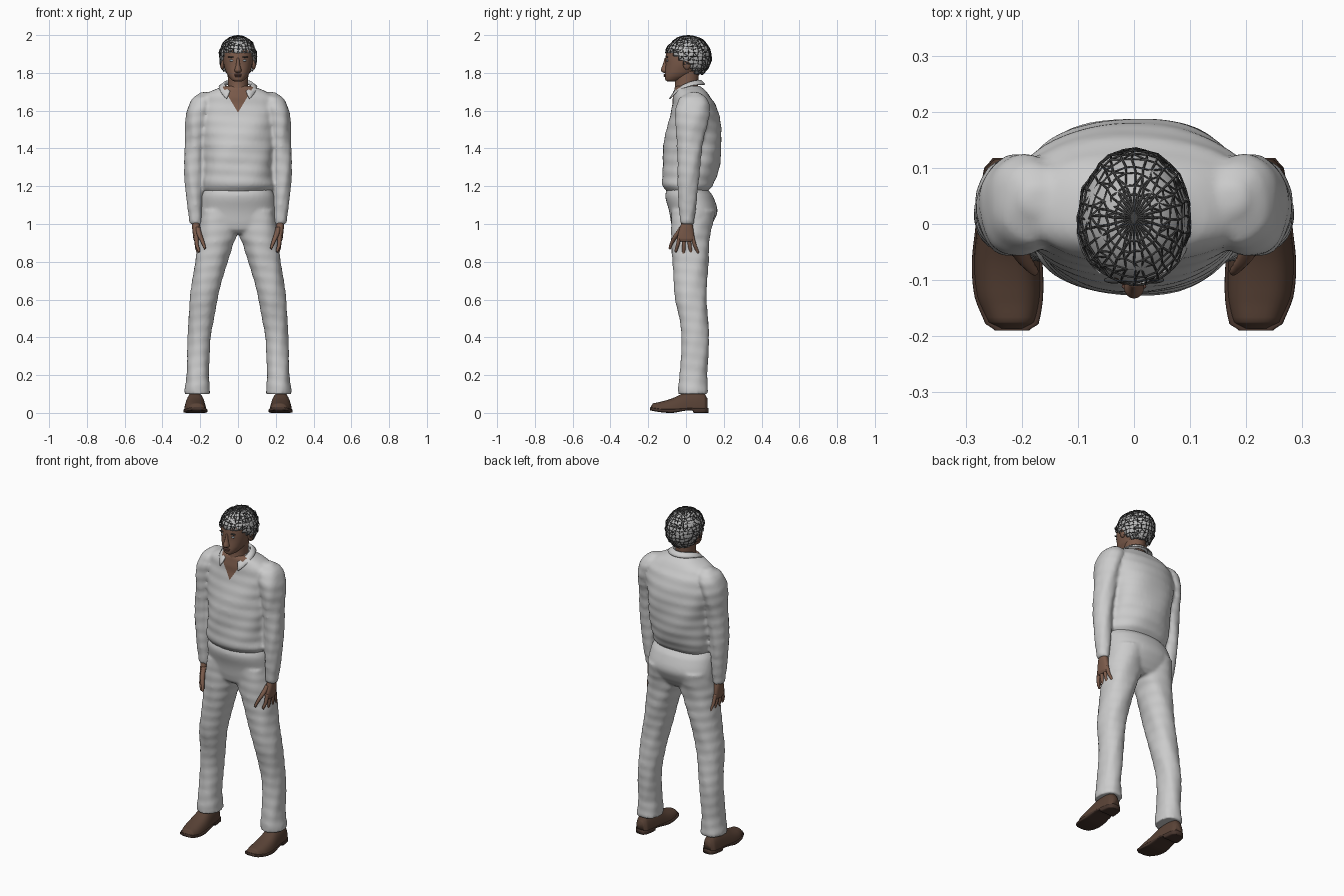
import bpy, bmesh, math, random
from mathutils import Vector

random.seed(4)
cube = bpy.data.objects.get("Cube")
if cube:
    bpy.data.objects.remove(cube, do_unlink=True)


def material(name, r, g, b):
    m = bpy.data.materials.new(name)
    m.use_nodes = True
    m.diffuse_color = (r, g, b, 1)
    node = next(n for n in m.node_tree.nodes if n.type == 'BSDF_PRINCIPLED')
    node.inputs["Base Color"].default_value = (r, g, b, 1)
    return m


cloth = material("pale grey cloth", .6, .6, .6)
skin = material("brown skin", .2, .105, .07)
lip = material("dark lip", .14, .065, .05)
leather = material("brown leather", .1, .055, .037)
rubber = material("dark sole", .06, .034, .025)
hair_grey = material("grey hair", .5, .5, .5)
hair_dark = material("dark hair strand", .05, .05, .05)
eye_grey = material("eye grey", .3, .36, .4)


def build(name, bm, *mats):
    """Turn a bmesh into a smooth shaded object."""
    bmesh.ops.recalc_face_normals(bm, faces=bm.faces)
    for f in bm.faces:
        f.smooth = True
    me = bpy.data.meshes.new(name)
    bm.to_mesh(me)
    bm.free()
    ob = bpy.data.objects.new(name, me)
    bpy.context.scene.collection.objects.link(ob)
    for m in mats:
        me.materials.append(m)
    return ob


def loft(bm, rings, side=1, axis='z', power=2, folds=0, floor=None, n=32, steps=5):
    """Skin rounded sections (t, a0, a1, b0, b1); short rows (t, w, b0, b1) are symmetric."""
    rows = [r if len(r) == 5 else (r[0], -r[1], r[1], r[2], r[3]) for r in rings]
    box = [Vector(r[1:]) for r in rows]
    loops = []
    for i in range(len(rows) - 1):
        a, b, c, d = box[max(i - 1, 0)], box[i], box[i + 1], box[min(i + 2, len(box) - 1)]
        last = i == len(rows) - 2
        for s in range(steps + last):
            u = s / steps
            t = rows[i][0] * (1 - u) + rows[i + 1][0] * u
            v = (b * 2 + (c - a) * u + (a * 2 - b * 5 + c * 4 - d) * u ** 2
                 + (b * 3 - a - c * 3 + d) * u ** 3) / 2
            loop = []
            for k in range(n):
                w = math.tau * k / n
                ca, sa = math.cos(w), math.sin(w)
                r = 1 + folds * math.sin(3 * w + 38 * t) * math.sin(2 * w - 61 * t)
                x = (v[0] + v[1]) / 2 + (v[1] - v[0]) / 2 * r * math.copysign(abs(ca) ** (2 / power), ca)
                y = (v[2] + v[3]) / 2 + (v[3] - v[2]) / 2 * r * math.copysign(abs(sa) ** (2 / power), sa)
                if floor is not None:
                    y = max(y, floor)
                loop.append(bm.verts.new((x * side, y, t) if axis == 'z' else (x * side, t, y)))
            loops.append(loop)
    for p, q in zip(loops, loops[1:]):
        for k in range(n):
            bm.faces.new((p[k], p[(k + 1) % n], q[(k + 1) % n], q[k]))
    bm.faces.new(loops[0])
    bm.faces.new(loops[-1])


def blob(name, mat, centre, size):
    bm = bmesh.new()
    bmesh.ops.create_uvsphere(bm, u_segments=16, v_segments=10, radius=1)
    for v in bm.verts:
        v.co = Vector(centre) + Vector(a * b for a, b in zip(v.co, size))
    return build(name, bm, mat)


def fuse(ob):
    """Merge overlapping solids into one continuous cloth surface."""
    mod = ob.modifiers.new("fuse", 'REMESH')
    mod.mode = 'VOXEL'
    mod.voxel_size = .01
    mod = ob.modifiers.new("soften", 'SMOOTH')
    mod.factor, mod.iterations = .5, 4
    dg = bpy.context.evaluated_depsgraph_get()
    bm = bmesh.new()
    bm.from_mesh(bpy.data.meshes.new_from_object(ob.evaluated_get(dg)))
    name = ob.name
    bpy.data.objects.remove(ob, do_unlink=True)
    return name, bm


# Shirt: trunk and sleeves
bm = bmesh.new()
loft(bm, [(1.17, .172, -.1, .115), (1.2, .188, -.124, .14), (1.25, .186, -.126, .162),
          (1.32, .186, -.124, .18), (1.4, .19, -.12, .187), (1.5, .2, -.104, .187),
          (1.58, .21, -.084, .174), (1.64, .205, -.072, .152), (1.68, .185, -.067, .125),
          (1.705, .14, -.063, .105), (1.73, .085, -.057, .08)], power=2.3, folds=.025, n=48)
for s in (1, -1):
    loft(bm, [(1.698, .15, .2, .02, .07), (1.67, .13, .238, -.03, .11), (1.62, .14, .266, -.055, .125),
              (1.55, .155, .279, -.058, .118), (1.45, .167, .28, -.05, .095), (1.35, .18, .285, -.046, .08),
              (1.25, .185, .284, -.046, .07), (1.1, .188, .27, -.04, .056), (1, .19, .258, -.031, .042)],
         side=s, folds=.05)
name, bm = fuse(build("shirt", bm, cloth))

# Open neckline cut as a V of skin
for s in (1, -1):
    near = [f for f in bm.faces if f.calc_center_median().y < 0
            and f.calc_center_median().z > 1.57 and abs(f.calc_center_median().x) < .12]
    geom = set(near) | {e for f in near for e in f.edges} | {v for f in near for v in f.verts}
    bmesh.ops.bisect_plane(bm, geom=list(geom), plane_co=(0, 0, 1.59), plane_no=(s, 0, -.6))
for f in bm.faces:
    c = f.calc_center_median()
    f.material_index = int(c.y < -.01 and abs(c.x) < .6 * (c.z - 1.59))
build(name, bm, cloth, skin)

# Collar folded around the neck
bm = bmesh.new()
rows = []
for i in range(33):
    a = math.radians(-145 + 290 * i / 32)
    f = (1 - math.cos(a)) / 2
    top, low = 1.762 - .07 * f ** 2, 1.74 - .1 * f ** 3
    rows.append([bm.verts.new((math.sin(a) * r, math.cos(a) * (r + .004), z)) for r, z in
                 ((.064, top - .02), (.069, top), (.076, top), (.088, (top + low) / 2), (.098 + .008 * f, low))])
for p, q in zip(rows, rows[1:]):
    for k in range(4):
        bm.faces.new((p[k], p[k + 1], q[k + 1], q[k]))
build("collar", bm, cloth).modifiers.new("thickness", 'SOLIDIFY').thickness = .006

# Trousers: hips and legs
bm = bmesh.new()
loft(bm, [(1.2, .172, -.095, .105), (1.15, .193, -.11, .142), (1.07, .203, -.09, .167),
          (1.01, .206, -.08, .145), (.97, .19, -.07, .12), (.95, .15, -.05, .1)], power=2.2, n=48)
for s in (1, -1):
    loft(bm, [(1.07, .01, .195, -.08, .155), (.95, .002, .215, -.079, .13), (.9, .024, .217, -.077, .125),
              (.8, .055, .227, -.072, .12), (.7, .084, .242, -.066, .112), (.6, .109, .256, -.057, .11),
              (.5, .127, .262, -.036, .116), (.4, .144, .267, -.024, .122), (.3, .15, .27, -.026, .119),
              (.2, .154, .272, -.036, .112), (.15, .15, .278, -.04, .114), (.1, .147, .284, -.043, .117)],
         side=s, power=2.2, folds=.035)
name, bm = fuse(build("trousers", bm, cloth))
build(name, bm, cloth)

for s, label in ((1, "left"), (-1, "right")):
    # Shoe upper and sole
    bm = bmesh.new()
    loft(bm, [(-.186, .19, .245, -.03, .035), (-.175, .175, .262, -.048, .05), (-.13, .167, .28, -.06, .06),
              (-.07, .168, .285, -.078, .078), (-.01, .173, .28, -.105, .105), (.06, .182, .272, -.112, .112),
              (.1, .188, .265, -.1, .1), (.115, .2, .25, -.07, .075)],
         side=s, axis='y', power=2.6, floor=.016)
    build(label + "_shoe", bm, leather)
    bm = bmesh.new()
    loft(bm, [(-.19, .187, .248, .014, .03), (-.178, .17, .265, .01, .028), (-.13, .162, .284, .003, .022),
              (-.07, .163, .289, 0, .022), (0, .17, .282, .012, .026), (.035, .178, .276, .012, .027),
              (.04, .178, .276, 0, .027), (.1, .185, .267, 0, .027), (.118, .198, .252, 0, .027)],
         side=s, axis='y', power=5)
    build(label + "_sole", bm, rubber)

    # Hand with spread fingers and a forward thumb
    bm = bmesh.new()
    loft(bm, [(1.02, .2, .246, -.022, .032), (.98, .202, .243, -.032, .038), (.945, .203, .239, -.042, .042),
              (.92, .204, .236, -.042, .043), (.908, .209, .231, -.034, .036)], side=s, power=2.4, n=20)
    for y0, y1, tip in ((-.034, -.053, .85), (-.011, -.012, .83), (.013, .028, .828), (.033, .062, .838)):
        loft(bm, [(.94, .209, .231, y0 - .011, y0 + .011),
                  ((.93 + tip) / 2, .208, .228, (y0 + y1) / 2 - .01, (y0 + y1) / 2 + .01),
                  (tip + .008, .2, .216, y1 - .008, y1 + .008), (tip, .204, .211, y1 - .003, y1 + .003)],
             side=s, n=10)
    loft(bm, [(.985, .2, .226, -.036, -.005), (.94, .189, .216, -.066, -.036), (.9, .176, .196, -.085, -.064),
              (.872, .17, .184, -.092, -.077), (.866, .174, .18, -.088, -.081)], side=s, n=10)
    build(label + "_hand", bm, skin)

    # Eye, brow and ear
    blob(label + "_eye", eye_grey, (s * .033, -.0985, 1.866), (.013, .006, .006))
    blob(label + "_brow", hair_dark, (s * .035, -.1, 1.884), (.019, .006, .004))
    blob(label + "_ear", skin, (s * .083, .005, 1.85), (.013, .022, .033))

# Neck and head
bm = bmesh.new()
loft(bm, [(1.62, .06, -.05, .07), (1.7, .055, -.061, .066), (1.74, .053, -.058, .064), (1.82, .056, -.06, .07)])
build("neck", bm, skin)
bm = bmesh.new()
loft(bm, [(1.754, .02, -.1, -.06), (1.763, .035, -.109, -.025), (1.78, .05, -.112, .02), (1.8, .062, -.111, .05),
          (1.84, .075, -.108, .085), (1.88, .081, -.108, .1), (1.92, .083, -.102, .105),
          (1.96, .068, -.075, .085), (1.98, .04, -.04, .05)], power=2.2, n=40)
build("head", bm, skin)
bm = bmesh.new()
loft(bm, [(1.88, .007, -.113, -.09), (1.84, .011, -.124, -.09), (1.815, .018, -.133, -.09),
          (1.805, .016, -.128, -.09), (1.8, .009, -.118, -.09)], n=16)
build("nose", bm, skin)
blob("upper_lip", lip, (0, -.111, 1.79), (.022, .008, .005))
blob("lower_lip", lip, (0, -.11, 1.782), (.019, .008, .005))


def hair_shell(grow):
    """Dome trimmed along the hairline."""
    bm = bmesh.new()
    bmesh.ops.create_uvsphere(bm, u_segments=28, v_segments=18, radius=grow)
    for v in bm.verts:
        v.co = Vector((v.co.x * .099, v.co.y * .122 + .011, 1.888 + v.co.z * (.11 if v.co.z > 0 else .125)))
    low = []
    for f in bm.faces:
        c = f.calc_center_median()
        if c.z < 1.915 - .12 * min(max((c.y + .08) / .13, 0), 1):
            low.append(f)
    bmesh.ops.delete(bm, geom=low, context='FACES')
    return bm


# Hair cap under a net of loose strands
cap = build("hair_cap", hair_shell(.985), hair_grey)
cap.modifiers.new("thickness", 'SOLIDIFY').thickness = .012
bm = hair_shell(1)
for v in bm.verts:
    v.co += Vector(random.uniform(-.004, .004) for _ in range(3)) * (v.co.z < 1.99)
bmesh.ops.triangulate(bm, faces=[f for f in bm.faces if random.random() < .4])
net = build("hair_strands", bm, hair_dark).modifiers.new("strands", 'WIREFRAME')
net.thickness = .004
